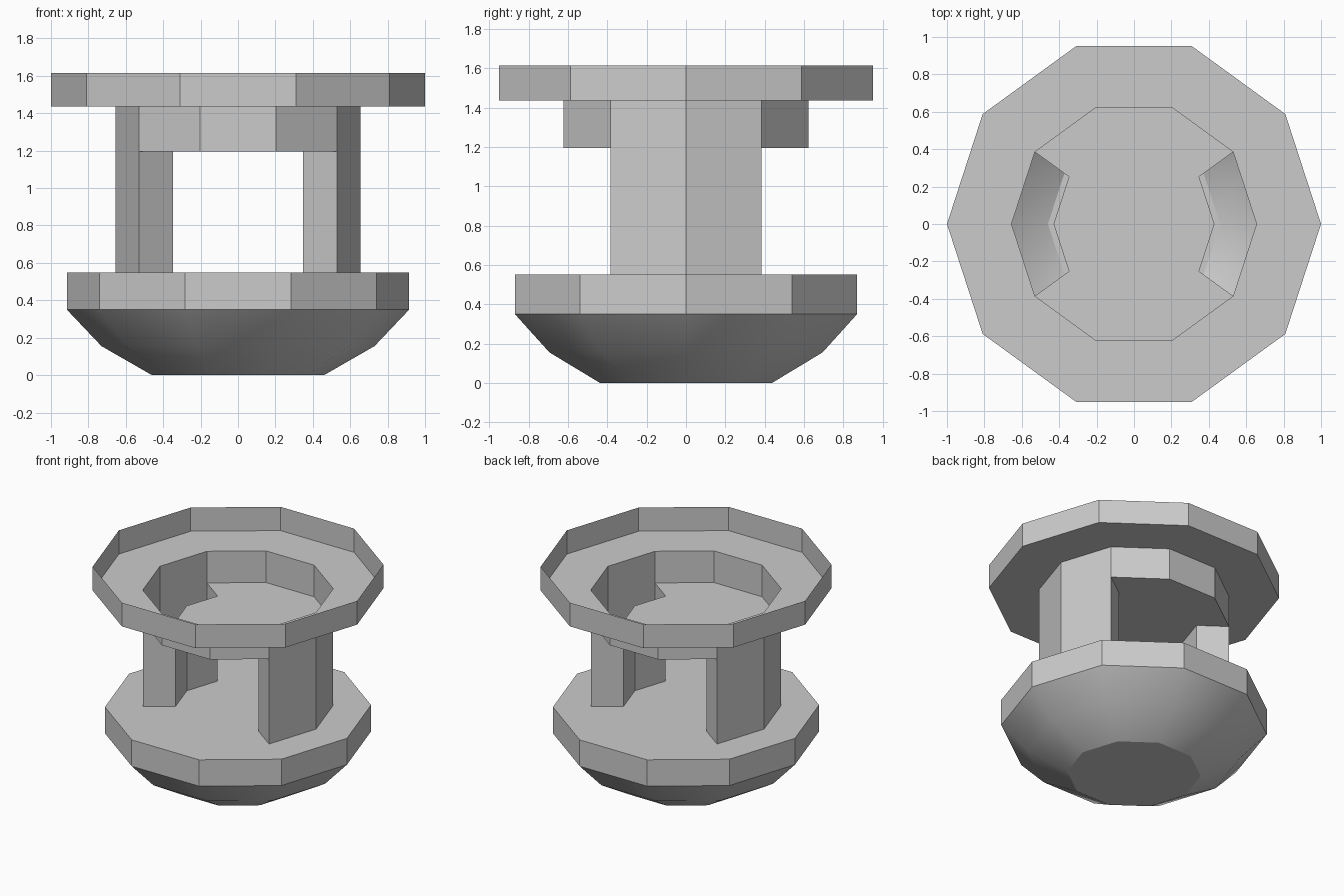
import bpy, bmesh
from math import radians, sin, cos

if "Cube" in bpy.data.objects:
    bpy.data.objects.remove(bpy.data.objects["Cube"])

NECK, INNER = 0.655, 0.43
DECK_Z, TRAY_Z, RIM_Z, TOP_Z = 0.55, 1.195, 1.435, 1.615


def pts(r, z, angles):
    return [(r * cos(radians(a)), r * sin(radians(a)), z) for a in angles]


def ring(r, z):
    return pts(r, z, range(0, 360, 36))


def post_outline(z, turn):
    return (pts(NECK, z, [turn - 36, turn, turn + 36])
            + pts(INNER, z, [turn + 36, turn, turn - 36]))


def floor_outline(z):
    # decagon with the two post footprints cut out of its sides
    out = []
    for turn in (0, 180):
        out += pts(NECK, z, [turn - 36])
        out += pts(INNER, z, [turn - 36, turn, turn + 36])
        out += pts(NECK, z, [turn + 36, turn + 72, turn + 108])[:2]
        out += pts(NECK, z, [turn + 108])
    return out


def build(name, lofts, caps):
    bm = bmesh.new()
    for rings in lofts:
        loops = [[bm.verts.new(p) for p in r] for r in rings]
        for a, b in zip(loops, loops[1:]):
            for i in range(len(a)):
                j = (i + 1) % len(a)
                bm.faces.new((a[i], a[j], b[j], b[i]))
    for outline, down in caps:
        # drop repeated corners shared by both halves
        unique = list(dict.fromkeys(tuple(round(c, 5) for c in p) for p in outline))
        vs = [bm.verts.new(p) for p in unique]
        bm.faces.new(vs[::-1] if down else vs)
    bmesh.ops.remove_doubles(bm, verts=bm.verts, dist=0.001)
    me = bpy.data.meshes.new(name)
    bm.to_mesh(me)
    bm.free()
    ob = bpy.data.objects.new(name, me)
    bpy.context.collection.objects.link(ob)
    bpy.ops.object.select_all(action='DESELECT')
    ob.select_set(True)
    bpy.context.view_layer.objects.active = ob
    bpy.ops.object.shade_smooth_by_angle(angle=radians(30))
    return ob


# Hollow bowl base, its deck open where the posts enter
build("base_bowl",
      [[ring(0.46, 0), ring(0.73, 0.155), ring(0.915, 0.35),
        ring(0.915, DECK_Z), ring(NECK, DECK_Z)]],
      [(ring(0.46, 0), True), (floor_outline(DECK_Z), False)])

# Two hollow bent posts
for name, turn in (("right_post", 0), ("left_post", 180)):
    build(name, [[post_outline(DECK_Z, turn), post_outline(TRAY_Z, turn)]], [])

# Thin-walled open upper tray: neck, ledge and rim
build("upper_tray",
      [[ring(NECK, TRAY_Z), ring(NECK, RIM_Z), ring(1, RIM_Z), ring(1, TOP_Z)]],
      [(floor_outline(TRAY_Z), True)])
